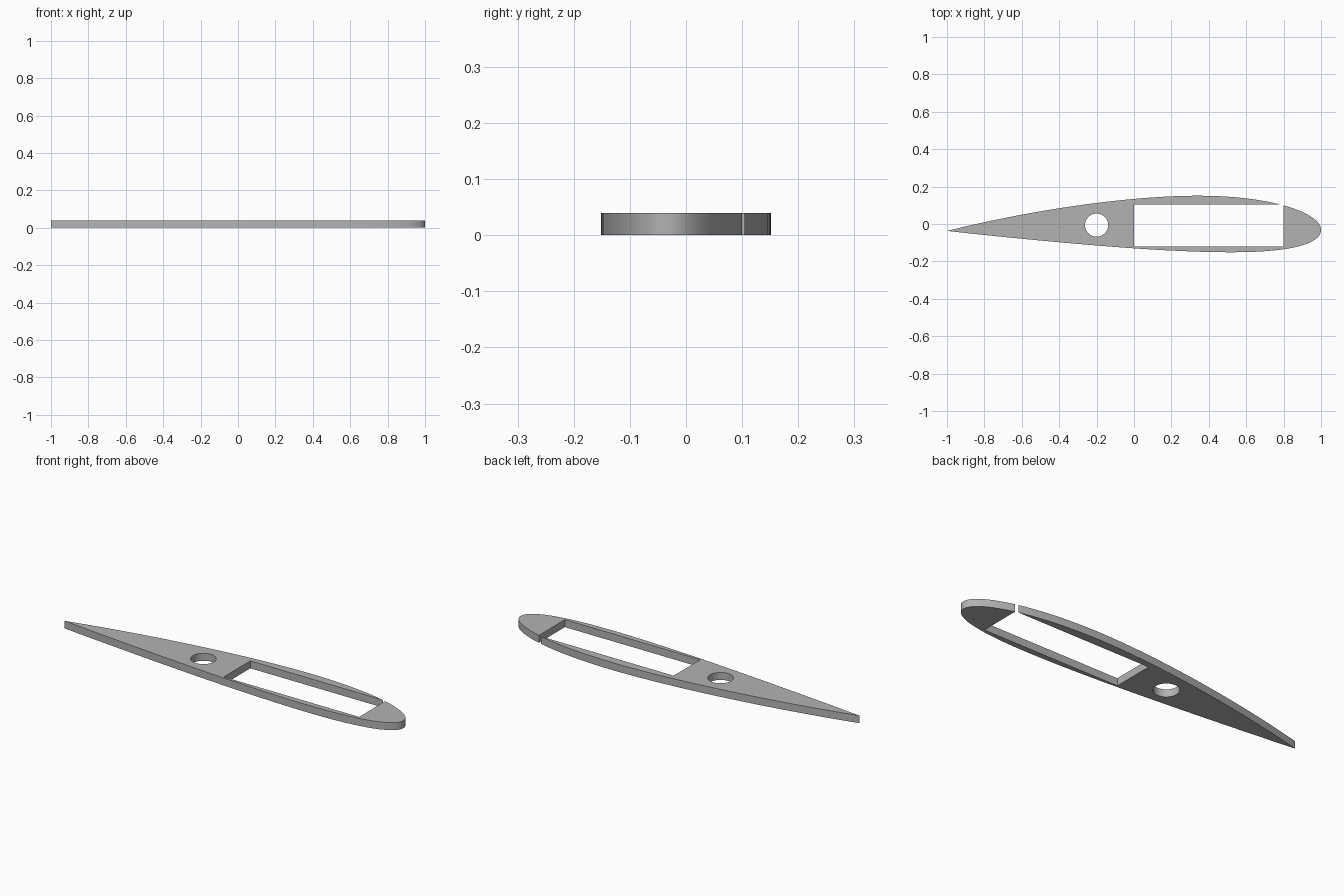
import bpy, bmesh
from math import pi, cos, sin, atan, sqrt, radians

CHORD, THICK, CAMBER, CREST = 2.0, 0.15, 0.02, 0.4   # airfoil proportions
HEIGHT = 0.04
STEPS = 60

cube = bpy.data.objects.get("Cube")
if cube:
    bpy.data.objects.remove(cube, do_unlink=True)

grey = bpy.data.materials.new("plain grey")
grey.use_nodes = True
colour = (0.45, 0.45, 0.45, 1)
grey.diffuse_color = colour
grey.node_tree.nodes["Principled BSDF"].inputs["Base Color"].default_value = colour


def surface_point(t, side):
    """Point on the upper (side=1) or lower (side=-1) skin, t from nose to tail."""
    half = 5 * THICK * (0.2969 * sqrt(t) - 0.126 * t - 0.3516 * t**2
                        + 0.2843 * t**3 - 0.1036 * t**4)
    span = CREST if t < CREST else 1 - CREST
    slope = 2 * CAMBER / span**2 * (CREST - t)
    mean = CAMBER * (1 - ((CREST - t) / span)**2)
    a = atan(slope)
    x = t - side * half * sin(a)
    y = mean + side * half * cos(a)
    return CHORD * (0.5 - x), CHORD * y


def prism(name, outline, low, high):
    """Extrude a closed outline between two heights."""
    bm = bmesh.new()
    base = bm.faces.new([bm.verts.new((x, y, low)) for x, y in outline])
    top = bmesh.ops.extrude_face_region(bm, geom=[base])["geom"]
    bmesh.ops.translate(bm, vec=(0, 0, high - low),
                        verts=[v for v in top if isinstance(v, bmesh.types.BMVert)])
    bmesh.ops.recalc_face_normals(bm, faces=bm.faces)
    mesh = bpy.data.meshes.new(name)
    bm.to_mesh(mesh)
    bm.free()
    mesh.materials.append(grey)
    obj = bpy.data.objects.new(name, mesh)
    bpy.context.collection.objects.link(obj)
    return obj


# Airfoil outline: tail to nose along the top, back along the bottom
stations = [(1 - cos(pi * i / STEPS)) / 2 for i in range(STEPS + 1)]
outline = [surface_point(t, 1) for t in reversed(stations)]
outline += [surface_point(t, -1) for t in stations[1:-1]]
ys = [y for _, y in outline]
middle = (max(ys) + min(ys)) / 2
rib = prism("wing_rib", [(x, y - middle) for x, y in outline], 0, HEIGHT)

# Spar slot, which breaks through the upper skin, and round rod hole
slot = prism("slot_cutter", [(0, -0.12), (0.8, -0.12), (0.8, 0.104), (0, 0.104)],
             -0.1, 0.1)
hole = prism("hole_cutter", [(-0.2 + 0.062 * cos(2 * pi * i / 48),
                              -0.006 + 0.062 * sin(2 * pi * i / 48))
                             for i in range(48)], -0.1, 0.1)

bpy.ops.object.select_all(action="DESELECT")
bpy.context.view_layer.objects.active = rib
rib.select_set(True)
for cutter in (slot, hole):
    mod = rib.modifiers.new("cut", "BOOLEAN")
    mod.operation = "DIFFERENCE"
    mod.solver = "EXACT"
    mod.object = cutter
    bpy.ops.object.modifier_apply(modifier=mod.name)
    bpy.data.objects.remove(cutter, do_unlink=True)

bpy.ops.object.shade_smooth_by_angle(angle=radians(30))
